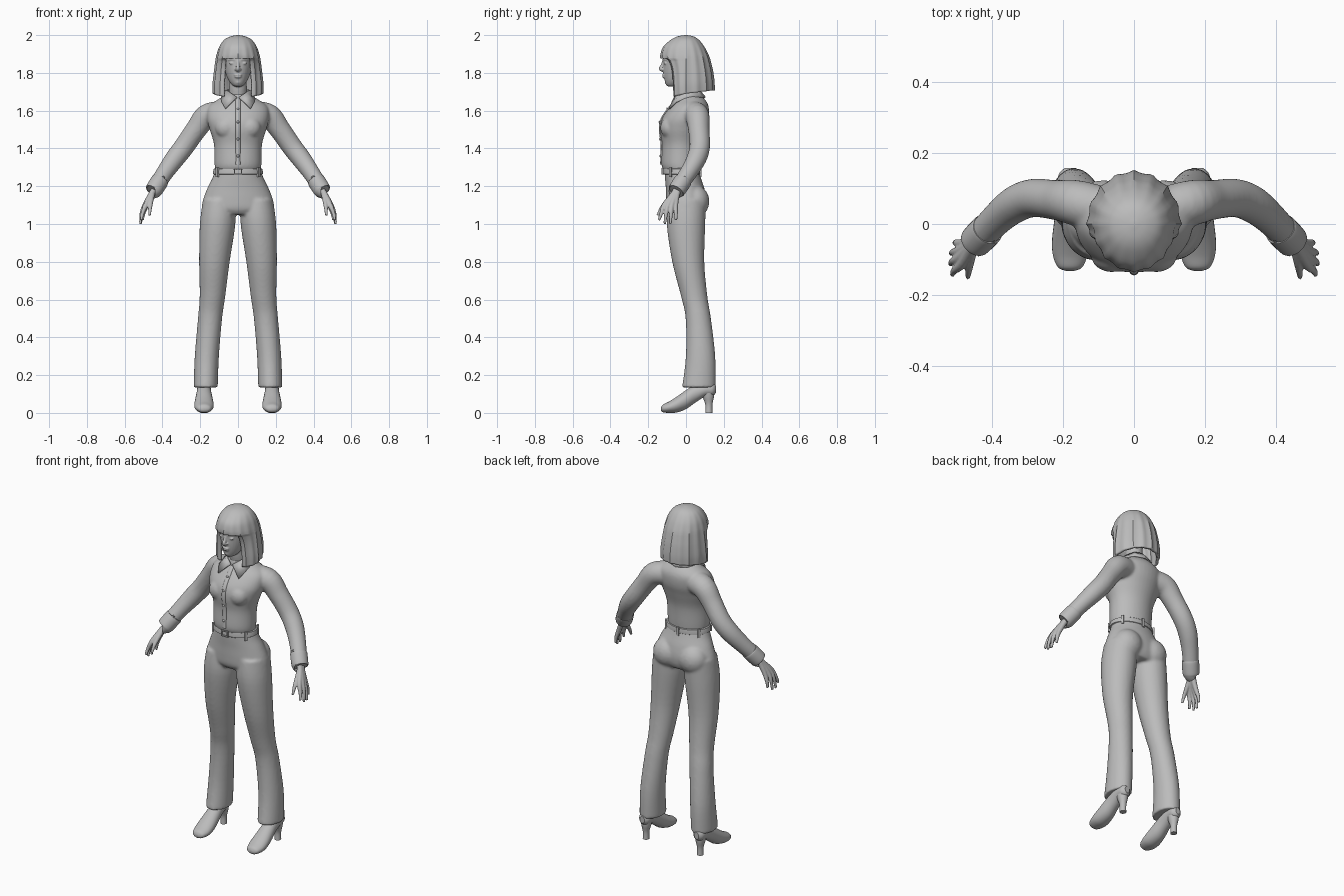
import bpy, bmesh, math
from mathutils import Vector, Matrix

cube = bpy.data.objects.get("Cube")
if cube:
    bpy.data.objects.remove(cube, do_unlink=True)

grey = bpy.data.materials.new("plain_grey")
grey.use_nodes = True
tone = (0.5, 0.5, 0.5, 1)
grey.diffuse_color = tone
grey.node_tree.nodes["Principled BSDF"].inputs["Base Color"].default_value = tone


# ---- helpers ----
def spline(pts, steps=5):
    """Smooth curve through tuples of any length."""
    out = []
    for i in range(len(pts) - 1):
        p0, p1 = pts[max(i - 1, 0)], pts[i]
        p2, p3 = pts[i + 1], pts[min(i + 2, len(pts) - 1)]
        for k in range(steps):
            t = k / steps
            out.append(tuple(
                b + 0.5 * t * (c - a + t * (2 * a - 5 * b + 4 * c - d + t * (3 * (b - c) + d - a)))
                for a, b, c, d in zip(p0, p1, p2, p3)))
    return out + [pts[-1]]


def skin(bm, loops):
    """Bridge rings of points and cap both ends."""
    rows = [[bm.verts.new(p) for p in loop] for loop in loops]
    n = len(rows[0])
    for a, b in zip(rows, rows[1:]):
        for i in range(n):
            j = (i + 1) % n
            bm.faces.new((a[i], a[j], b[j], b[i]))
    bm.faces.new(rows[0])
    bm.faces.new(rows[-1])


def loft(bm, rings, axis="Z", n=32, steps=5):
    """Ellipse sections (x, y, z, radius, radius) stacked along an axis."""
    loops = []
    for x, y, z, a, b in spline(rings, steps):
        loop = []
        for i in range(n):
            c, s = math.cos(math.tau * i / n), math.sin(math.tau * i / n)
            loop.append((x + a * c, y + b * s, z) if axis == "Z" else (x + a * c, y, z + b * s))
        loops.append(loop)
    skin(bm, loops)


def tube(bm, path, n=20):
    """Round tube through (x, y, z, radius) points."""
    pts = spline(path)
    loops = []
    for i, p in enumerate(pts):
        here = Vector(p[:3])
        t = Vector(pts[min(i + 1, len(pts) - 1)][:3]) - Vector(pts[max(i - 1, 0)][:3])
        u = t.cross(Vector((0, 1, 0))).normalized()
        v = t.cross(u).normalized()
        loops.append([here + p[3] * (u * math.cos(math.tau * k / n) + v * math.sin(math.tau * k / n))
                      for k in range(n)])
    skin(bm, loops)


def ball(bm, place, size):
    bmesh.ops.create_uvsphere(bm, u_segments=20, v_segments=12, radius=1,
                              matrix=Matrix.Translation(place) @ Matrix.Diagonal((*size, 1)))


def box(bm, place, size, turn=0):
    bmesh.ops.create_cube(bm, size=1, matrix=Matrix.Translation(place)
                          @ Matrix.Rotation(turn, 4, "Z") @ Matrix.Diagonal((*size, 1)))


def finish(name, bm, voxel=0, relax=5):
    """Make the object; a voxel size fuses overlapping volumes."""
    bmesh.ops.recalc_face_normals(bm, faces=bm.faces)
    mesh = bpy.data.meshes.new(name)
    bm.to_mesh(mesh)
    bm.free()
    ob = bpy.data.objects.new(name, mesh)
    bpy.context.collection.objects.link(ob)
    mesh.materials.append(grey)
    bpy.ops.object.select_all(action="DESELECT")
    ob.select_set(True)
    bpy.context.view_layer.objects.active = ob
    bpy.ops.object.shade_smooth_by_angle(angle=math.radians(40))
    if voxel:
        fuse = ob.modifiers.new("fuse", "REMESH")
        fuse.mode, fuse.voxel_size, fuse.use_smooth_shade = "VOXEL", voxel, True
        soft = ob.modifiers.new("soften", "SMOOTH")
        soft.factor, soft.iterations = 0.5, relax
    return ob


def section(z, rx, front, back):
    return (0, (front + back) / 2, z, rx, (back - front) / 2)


# ---- head with face and neck ----
bm = bmesh.new()
loft(bm, [(0, -.07, 1.727, .012, .018), (0, -.064, 1.735, .03, .04), (0, -.049, 1.76, .05, .064),
          (0, -.03, 1.8, .066, .09), (0, -.02, 1.85, .076, .102), (0, -.01, 1.9, .08, .11),
          (0, 0, 1.95, .068, .085), (0, 0, 1.975, .03, .04)])
loft(bm, [(0, .015, 1.58, .065, .06), (0, .01, 1.66, .05, .052), (0, 0, 1.72, .047, .05), (0, 0, 1.78, .045, .05)])
tube(bm, [(0, -.116, 1.868, .008), (0, -.125, 1.84, .009), (0, -.133, 1.823, .011), (0, -.12, 1.812, .01)])
for s in (1, -1):
    ball(bm, (s * .011, -.123, 1.818), (.008, .008, .006))
    ball(bm, (s * .031, -.109, 1.851), (.016, .009, .007))
    tube(bm, [(s * .013, -.119, 1.868, .004), (s * .033, -.113, 1.873, .004), (s * .052, -.096, 1.867, .003)])
ball(bm, (0, -.118, 1.789), (.022, .009, .005))
ball(bm, (0, -.116, 1.779), (.019, .01, .006))
ball(bm, (0, -.098, 1.752), (.018, .015, .014))
finish("head", bm, .004, 2)

# ---- fluted bob haircut with a fringe ----
columns, fringe, gap = 72, 1.875, math.radians(35)
bm = bmesh.new()
crown = spline([(2, .006, .006, .006), (1.993, .04, .045, .04), (1.975, .073, .08, .068),
                (1.94, .097, .118, .095), (1.9, .11, .132, .115), (fringe, .115, .132, .124)], 4)
bob = spline([(fringe, .115, .12, .124), (1.84, .12, .1, .132), (1.8, .125, .09, .14),
              (1.74, .131, .085, .147), (1.69, .13, .083, .148)], 4)
rows = []
for z, rx, front, back in crown + bob[1:]:
    drop = max(0, (fringe - z) / .185)
    flute = min(1, (2 - z) / .12)
    row = []
    for i in range(columns):
        a = math.tau * i / columns
        c, s = math.cos(a), math.sin(a)
        r = 1 + flute * (.05 * (1 - abs(math.sin(8 * a))) - .02)
        row.append(bm.verts.new((rx * c * r, (back if s > 0 else front) * s * r, z + .018 * s * drop)))
    rows.append(row)
bm.faces.new(rows[0])
for k, (a, b) in enumerate(zip(rows, rows[1:])):
    for i in range(columns):
        j = (i + 1) % columns
        off_front = abs(math.tau * (i + .5) / columns - 1.5 * math.pi)
        if k < len(crown) - 1 or off_front > gap:
            bm.faces.new((a[i], b[i], b[j], a[j]))
hair = finish("hair", bm)
thick = hair.modifiers.new("thickness", "SOLIDIFY")
thick.thickness, thick.offset = .014, -1

# ---- shirt body and sleeves ----
body = [section(1.275, .118, -.112, .066), section(1.315, .124, -.13, .07), section(1.42, .127, -.127, .078),
        section(1.5, .15, -.137, .1), section(1.56, .165, -.126, .118), section(1.62, .158, -.085, .12),
        section(1.66, .105, -.052, .1), section(1.69, .055, -.045, .065)]
bm = bmesh.new()
loft(bm, body, n=40)
for s in (1, -1):
    ball(bm, (s * .062, -.088, 1.51), (.06, .048, .058))
    tube(bm, [(s * .09, .04, 1.585, .066), (s * .165, .06, 1.57, .064), (s * .222, .068, 1.5, .056),
              (s * .285, .073, 1.41, .054), (s * .335, .055, 1.345, .052), (s * .385, .015, 1.275, .046),
              (s * .437, -.04, 1.195, .042)], 28)
finish("shirt", bm, .007, 5)

# ---- button strip, buttons and cuffs ----
bm = bmesh.new()
front_line = [(0, y - ry, z, .012, .007) for x, y, z, rx, ry in body]
loft(bm, front_line[1:-1], n=12)
finish("button_strip", bm)
bm = bmesh.new()
line = spline(front_line)
for z in (1.36, 1.45, 1.54, 1.61):
    y = min(line, key=lambda p: abs(p[2] - z))[1]
    ball(bm, (0, y - .007, z), (.007, .004, .007))
finish("buttons", bm)
for s, side in ((1, "left"), (-1, "right")):
    bm = bmesh.new()
    tube(bm, [(s * .412, -.014, 1.232, .042), (s * .415, -.017, 1.227, .047),
              (s * .445, -.048, 1.18, .046), (s * .449, -.052, 1.174, .04)], 28)
    finish(side + "_cuff", bm)

# ---- pointed collar ----
top = [(.006, -.064, 1.672), (.04, -.047, 1.695), (.061, .005, 1.71), (.042, .055, 1.715), (0, .07, 1.715)]
low = [(.068, -.092, 1.612), (.088, -.055, 1.648), (.09, .01, 1.672), (.062, .08, 1.675), (0, .105, 1.672)]
bm = bmesh.new()
upper, lower = ([bm.verts.new(p) for p in edge] for edge in (top, low))
for i in range(len(top) - 1):
    bm.faces.new((upper[i], lower[i], lower[i + 1], upper[i + 1]))
collar = finish("collar", bm)
collar.modifiers.new("mirror", "MIRROR").use_clip = True
collar.modifiers.new("thickness", "SOLIDIFY").thickness = .008

# ---- hands ----
for s, side in ((1, "left"), (-1, "right")):
    bm = bmesh.new()
    for k, (x, tip_x, tip_z) in enumerate([(.488, .512, 1.02), (.493, .517, 1.0), (.491, .515, 1.0), (.484, .505, 1.02)]):
        y = -.115 + .02 * k
        tube(bm, [(s * .44, -.052 + .007 * k, 1.19, .015), (s * .457, -.065 + .006 * k, 1.16, .016),
                  (s * x, y, 1.1, .0135), (s * (x + tip_x + .012) / 2, y - .016 + .006 * k, 1.055, .01),
                  (s * tip_x, -.143 + .03 * k, tip_z, .007)], 12)
    tube(bm, [(s * .452, -.06, 1.165, .014), (s * .462, -.105, 1.115, .013), (s * .466, -.132, 1.08, .01),
              (s * .468, -.15, 1.045, .007)], 12)
    finish(side + "_hand", bm, .004, 2)

# ---- flared trousers ----
bm = bmesh.new()
loft(bm, [section(1.285, .12, -.113, .066), section(1.24, .137, -.111, .08), section(1.19, .162, -.107, .097),
          section(1.13, .185, -.105, .108), section(1.08, .19, -.1, .102), section(1.05, .155, -.08, .085)], n=40)
for s in (1, -1):
    ball(bm, (s * .085, .05, 1.12), (.085, .074, .085))
    loft(bm, [(s * .1, .005, 1.13, .085, .1), (s * .108, 0, 1, .094, .102), (s * .125, .012, .8, .081, .085),
              (s * .135, .043, .62, .068, .07), (s * .148, .065, .5, .064, .067),
              (s * .165, .077, .3, .064, .078), (s * .171, .068, .135, .064, .089)])
finish("trousers", bm, .008, 6)

# ---- belt, buckle and belt loops ----
bm = bmesh.new()
loft(bm, [(0, -.024, 1.262, .122, .09), (0, -.024, 1.265, .133, .099),
          (0, -.024, 1.292, .128, .097), (0, -.024, 1.295, .118, .09)], n=48, steps=2)
finish("belt", bm)
bm = bmesh.new()
for s in (1, -1):
    box(bm, (s * .019, -.126, 1.279), (.006, .01, .036))
    box(bm, (0, -.126, 1.279 + s * .015), (.04, .01, .006))
finish("buckle", bm)
bm = bmesh.new()
for degrees in (35, 90, 145, 215, 325):
    a = math.radians(degrees)
    box(bm, (.134 * math.cos(a), -.024 + .101 * math.sin(a), 1.274), (.01, .014, .052), a)
finish("belt_loops", bm)

# ---- high-heeled shoes: (y, underside, upper, half width) ----
last = [(-.132, .012, .028, .012), (-.122, .003, .044, .034), (-.09, 0, .06, .048), (-.05, .002, .085, .051),
        (0, .02, .12, .046), (.05, .055, .15, .039), (.1, .085, .16, .037), (.14, .09, .16, .032),
        (.158, .105, .145, .015)]
for s, side in ((1, "left"), (-1, "right")):
    bm = bmesh.new()
    loft(bm, [(s * .18, y, (lo + hi) / 2, w, (hi - lo) / 2) for y, lo, hi, w in last], "Y", 28)
    finish(side + "_shoe", bm)
    bm = bmesh.new()
    loft(bm, [(s * .18, .121, 0, .018, .019), (s * .18, .121, .045, .018, .019),
              (s * .18, .118, .085, .027, .03), (s * .18, .115, .12, .032, .035)], n=20)
    finish(side + "_heel", bm)
